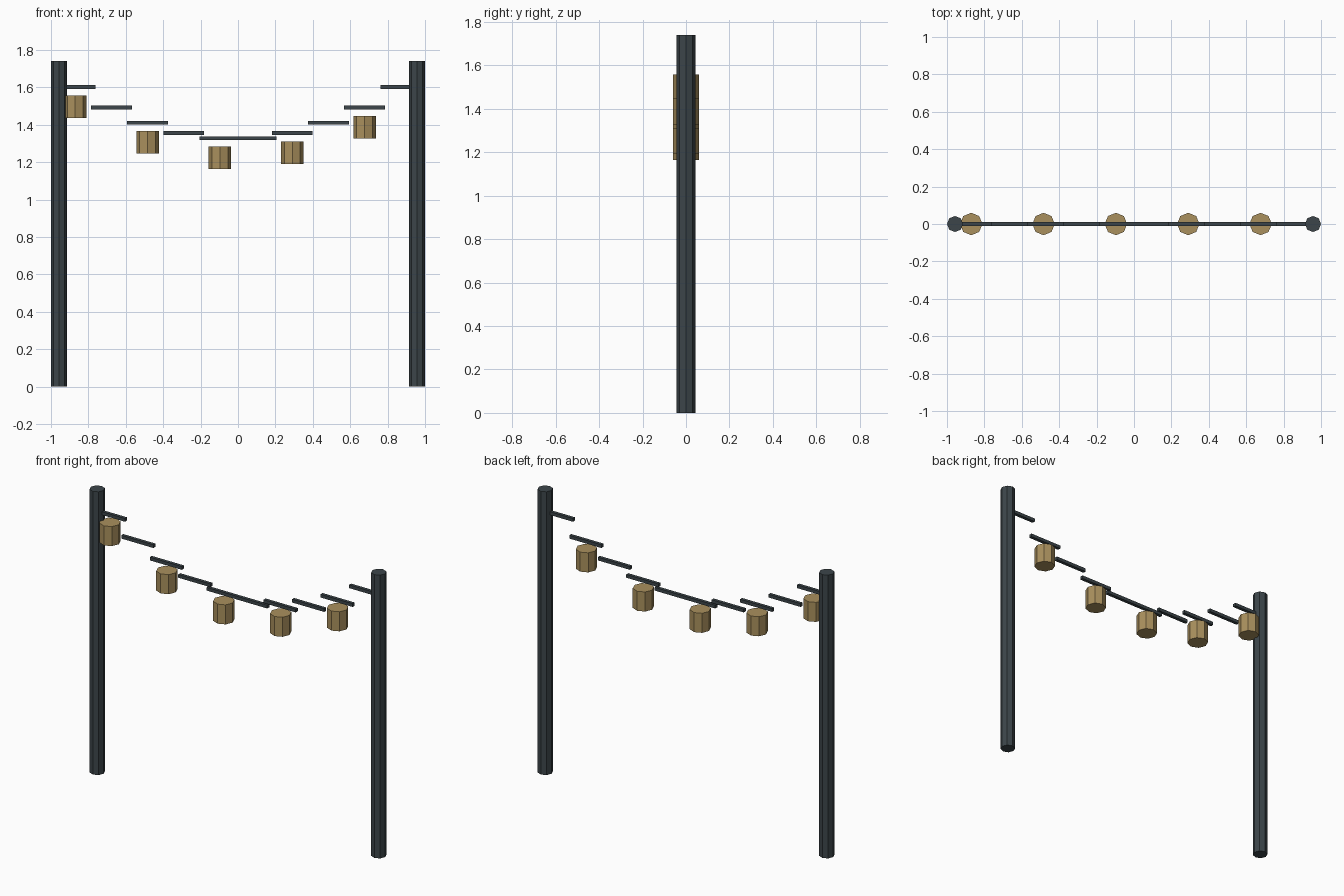
import bpy

if "Cube" in bpy.data.objects:
    bpy.data.objects.remove(bpy.data.objects["Cube"])

POST_X, POST_R, POST_H = 0.957, 0.043, 1.74
STEP = 0.1934          # spacing of cable pieces
LOW, SAG = 1.325, 0.003425


def material(name, color):
    m = bpy.data.materials.new(name)
    m.diffuse_color = (*color, 1)
    m.use_nodes = True
    m.node_tree.nodes["Principled BSDF"].inputs["Base Color"].default_value = m.diffuse_color
    return m


metal = material("dark_metal", (0.045, 0.06, 0.068))
amber = material("lantern_tan", (0.40, 0.28, 0.11))


def octagon_post(name, x, z, r, h, mat):
    bpy.ops.mesh.primitive_cylinder_add(vertices=8, radius=r, depth=h, location=(x, 0, z))
    bpy.context.object.name = name
    bpy.context.object.data.materials.append(mat)


# Two upright posts
for side, label in ((-1, "left"), (1, "right")):
    octagon_post(label + "_post", side * POST_X, POST_H / 2, POST_R, POST_H, metal)

# Sagging line of level cable pieces, with a lantern below every second one
for i in range(10):
    n = 2 * i - 9
    x, z = n * STEP / 2, LOW + SAG * n * n
    bpy.ops.mesh.primitive_cube_add(size=1, location=(x, 0, z))
    cable = bpy.context.object
    cable.name = f"cable_{i + 1}"
    cable.scale = (0.218, 0.02, 0.02)
    bpy.ops.object.transform_apply(location=False, rotation=False, scale=True)
    cable.data.materials.append(metal)
    if i % 2 == 0:
        octagon_post(f"lantern_{i // 2 + 1}", x, z - 0.105, 0.06, 0.12, amber)
